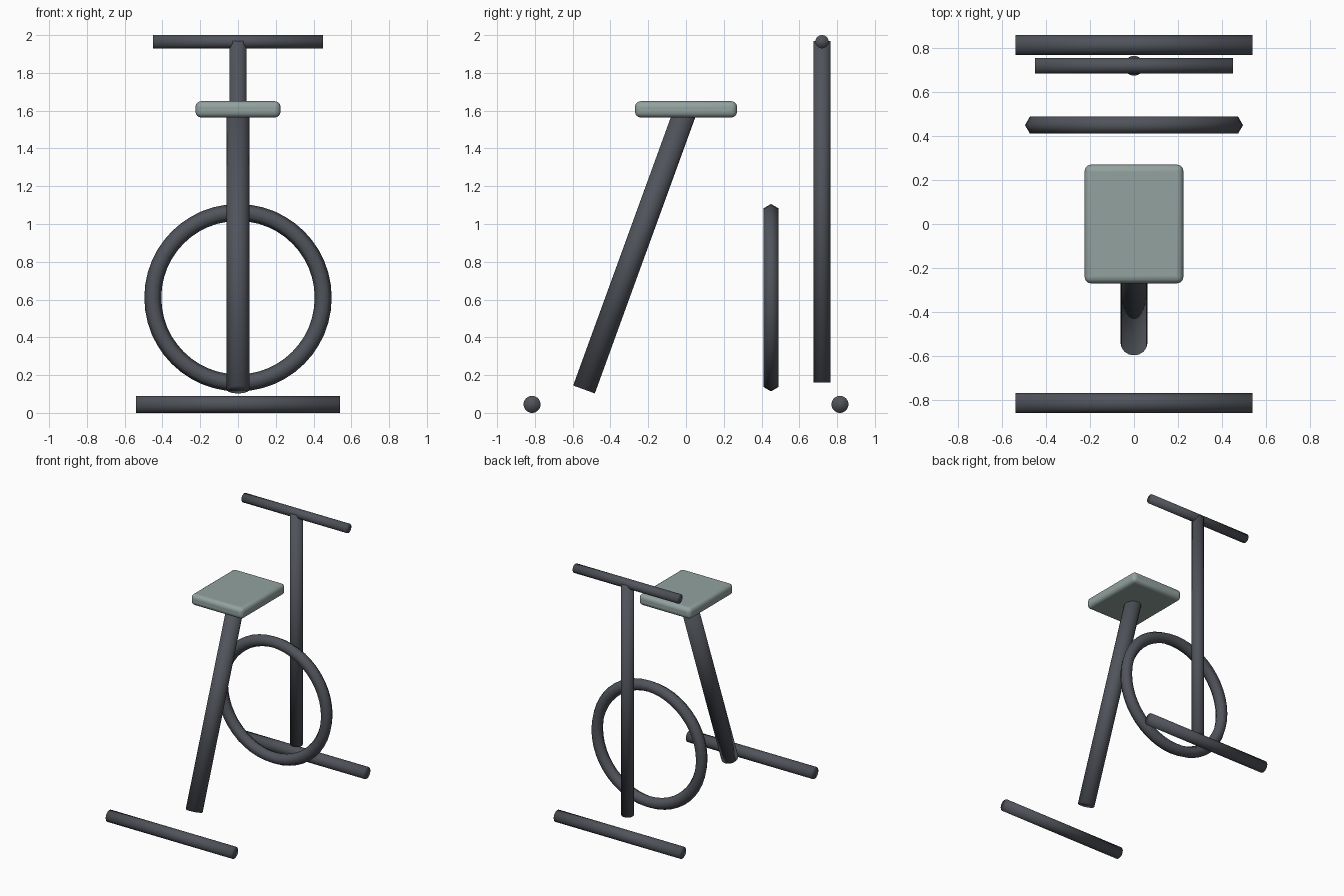
import bpy
import math
from mathutils import Vector

default_cube = bpy.data.objects.get("Cube")
if default_cube:
    bpy.data.objects.remove(default_cube, do_unlink=True)


def make_material(name, colour):
    mat = bpy.data.materials.new(name)
    mat.use_nodes = True
    mat.diffuse_color = colour
    mat.node_tree.nodes["Principled BSDF"].inputs["Base Color"].default_value = colour
    return mat


frame_grey = make_material("dark_frame_grey", (0.08, 0.087, 0.103, 1))
seat_green = make_material("pale_grey_green", (0.29, 0.36, 0.345, 1))


def tube(name, start, end, radius):
    """Round bar between two points."""
    start, end = Vector(start), Vector(end)
    axis = end - start
    bpy.ops.mesh.primitive_cylinder_add(
        vertices=32, radius=radius, depth=axis.length, location=(start + end) / 2,
        rotation=axis.to_track_quat("Z", "Y").to_euler())
    obj = bpy.context.object
    obj.name = name
    obj.data.materials.append(frame_grey)
    bpy.ops.object.shade_smooth()
    return obj


def cross_bar(name, half_width, y, z, radius):
    return tube(name, (-half_width, y, z), (half_width, y, z), radius)


# Floor bars
for name, side in (("front_foot", -1), ("rear_foot", 1)):
    cross_bar(name, 0.54, side * 0.815, 0.045, 0.045)

# Upright with its handlebar
tube("handlebar_post", (0, 0.72, 0.16), (0, 0.72, 1.968), 0.045)
cross_bar("handlebar", 0.45, 0.72, 1.965, 0.035)

# Leaning seat post
lean = math.radians(20)
foot = Vector((0, -0.54, 0.124))
tube("seat_post", foot, foot + Vector((0, math.sin(lean), math.cos(lean))) * 1.56, 0.061)

# Wheel ring: a circle curve with a six-sided section, turned into a mesh
bpy.ops.curve.primitive_bezier_circle_add(
    radius=0.451, location=(0, 0.45, 0.61), rotation=(math.pi / 2, 0, 0))
wheel = bpy.context.object
wheel.name = "wheel_ring"
wheel.data.resolution_u = 12
wheel.data.bevel_depth = 0.045
wheel.data.bevel_resolution = 1
wheel.data.materials.append(frame_grey)
bpy.ops.object.convert(target="MESH")
bpy.ops.object.shade_smooth()

# Cushioned seat
bpy.ops.mesh.primitive_cube_add(size=1, location=(0, 0, 1.607))
seat = bpy.context.object
seat.name = "seat"
seat.scale = (0.45, 0.54, 0.086)
bpy.ops.object.transform_apply(location=False, rotation=False, scale=True)
seat.data.materials.append(seat_green)
bevel = seat.modifiers.new("rounded_edges", "BEVEL")
bevel.width = 0.03
bevel.segments = 4
bpy.ops.object.shade_smooth_by_angle(angle=math.radians(35))
